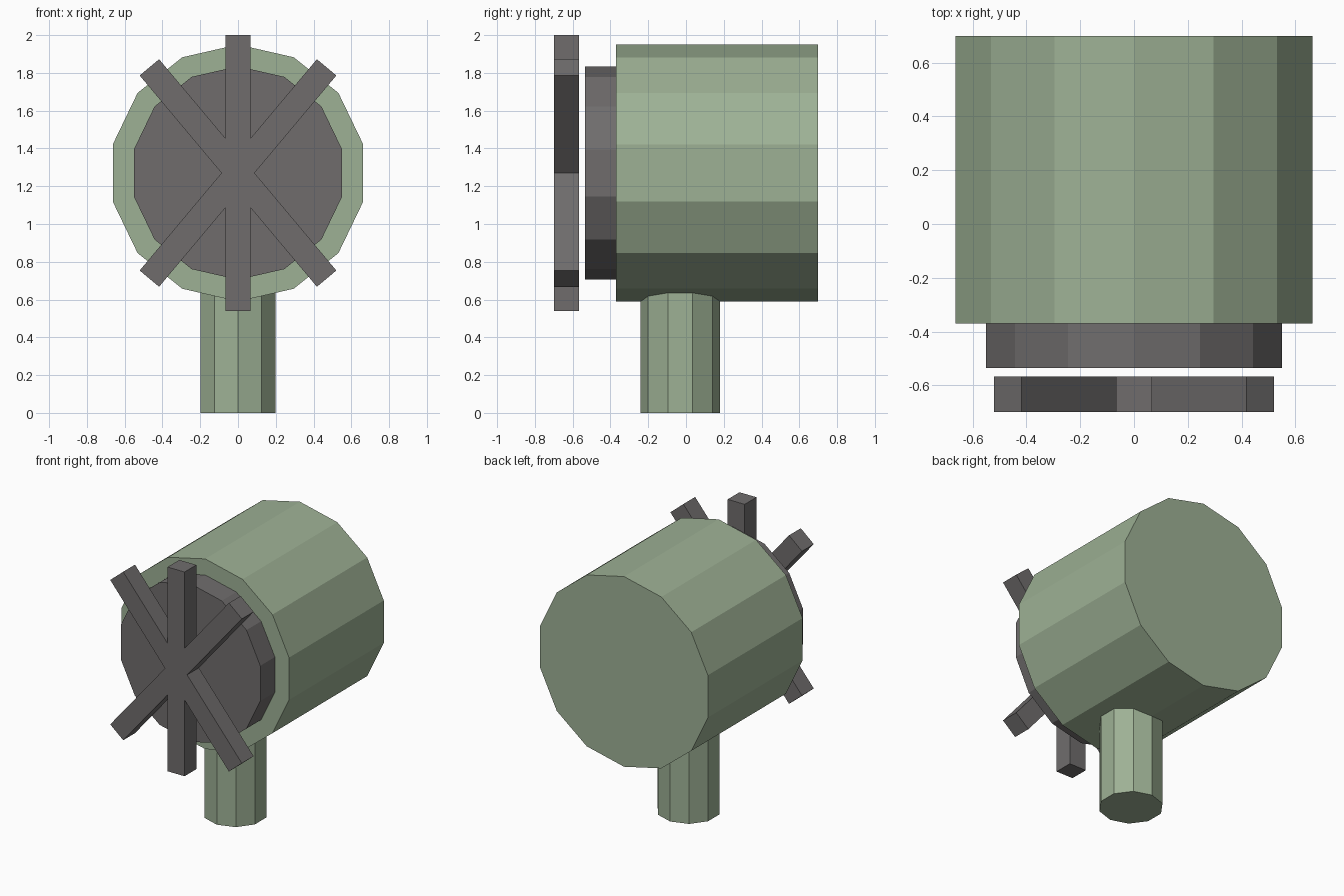
import bpy
import bmesh
from math import sin, cos, radians, tau
from mathutils import Vector

cube = bpy.data.objects.get("Cube")
if cube:
    bpy.data.objects.remove(cube, do_unlink=True)

AXIS_Z = 1.27  # height of the drum's axis


def material(name, colour):
    mat = bpy.data.materials.new(name)
    mat.use_nodes = True
    mat.diffuse_color = (*colour, 1)
    mat.node_tree.nodes["Principled BSDF"].inputs["Base Color"].default_value = (*colour, 1)
    return mat


def prism(name, outline, depth, mat):
    """Extrude a closed outline of 3D points along the depth vector."""
    bm = bmesh.new()
    face = bm.faces.new([bm.verts.new(p) for p in outline])
    top = bmesh.ops.extrude_face_region(bm, geom=[face], use_keep_orig=True)
    verts = [g for g in top["geom"] if isinstance(g, bmesh.types.BMVert)]
    bmesh.ops.translate(bm, vec=depth, verts=verts)
    bmesh.ops.recalc_face_normals(bm, faces=bm.faces)
    mesh = bpy.data.meshes.new(name)
    bm.to_mesh(mesh)
    bm.free()
    mesh.materials.append(mat)
    obj = bpy.data.objects.new(name, mesh)
    bpy.context.collection.objects.link(obj)
    return obj


def ring(sides, radius):
    """Regular polygon as 2D points, first corner on the second axis."""
    return [(radius * sin(tau * i / sides), radius * cos(tau * i / sides))
            for i in range(sides)]


def upright(points, y):
    return [Vector((a, y, AXIS_Z + b)) for a, b in points]


green = material("sage green", (0.34, 0.44, 0.30))
grey = material("dark grey", (0.16, 0.152, 0.152))

# Drum body and the smaller front plate
prism("drum_body", upright(ring(14, 0.68), -0.37), Vector((0, 1.07, 0)), green)
prism("front_plate", upright(ring(14, 0.565), -0.535), Vector((0, 0.17, 0)), grey)

# Post running up into the drum
post = [Vector((a, b - 0.03, 0)) for a, b in ring(10, 0.21)]
prism("support_post", post, Vector((0, 0, 0.75)), green)

# Six-armed star: each arm has two tip corners, then a notch before the next arm
half, reach = 0.067, 0.73
arms = [0, 40, 140, 180, 220, 320]
star = []
for here, after in zip(arms, arms[1:] + [360]):
    a = radians(here)
    for side in (-half, half):
        star.append((reach * sin(a) + side * cos(a), reach * cos(a) - side * sin(a)))
    gap = radians(after - here) / 2
    notch = half / sin(gap)
    star.append((notch * sin(a + gap), notch * cos(a + gap)))
prism("rotor_arms", upright(star, -0.70), Vector((0, 0.133, 0)), grey)
